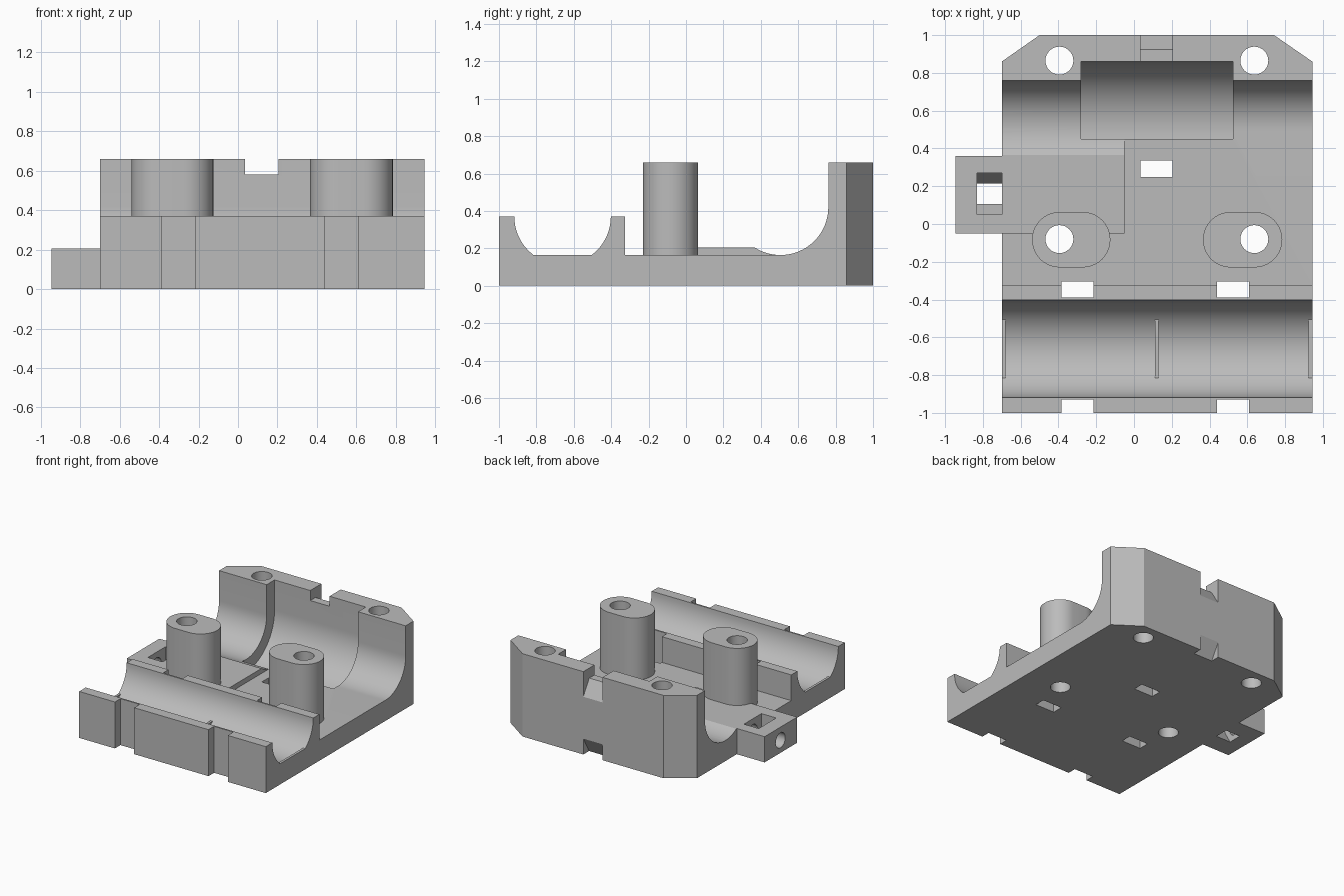
import bpy, bmesh
from math import sin, cos, pi, acos
from mathutils import Vector

old = bpy.data.objects.get("Cube")
if old:
    bpy.data.objects.remove(old, do_unlink=True)

grey = bpy.data.materials.new("plain grey")
grey.use_nodes = True
colour = (0.5, 0.5, 0.5, 1)
grey.diffuse_color = colour
grey.node_tree.nodes["Principled BSDF"].inputs["Base Color"].default_value = colour


def prism(name, pts, axis, lo, hi):
    """Extrude a 2D outline along one axis; outline is (y,z), (x,z) or (x,y)."""
    def place(p, t):
        return {"x": (t, p[0], p[1]), "y": (p[0], t, p[1]), "z": (p[0], p[1], t)}[axis]
    bm = bmesh.new()
    face = bm.faces.new([bm.verts.new(place(p, lo)) for p in pts])
    out = bmesh.ops.extrude_face_region(bm, geom=[face])
    step = Vector(place((0, 0), hi - lo))
    bmesh.ops.translate(bm, vec=step, verts=[v for v in out["geom"] if isinstance(v, bmesh.types.BMVert)])
    bmesh.ops.recalc_face_normals(bm, faces=bm.faces)
    mesh = bpy.data.meshes.new(name)
    bm.to_mesh(mesh)
    bm.free()
    mesh.materials.append(grey)
    obj = bpy.data.objects.new(name, mesh)
    bpy.context.collection.objects.link(obj)
    return obj


def rect(a0, a1, b0, b1):
    return [(a0, b0), (a1, b0), (a1, b1), (a0, b1)]


def arc(cx, cy, r, start, end, n=32):
    return [(cx + r * cos(start + (end - start) * i / n),
             cy + r * sin(start + (end - start) * i / n)) for i in range(n + 1)]


def circle(cx, cy, r, n=32):
    return arc(cx, cy, r, 0, 2 * pi, n)[:-1]


def combine(tool, operation):
    """Apply a boolean to the body and discard the tool."""
    mod = body.modifiers.new("shape", "BOOLEAN")
    mod.operation = operation
    mod.solver = "EXACT"
    mod.object = tool
    bpy.context.view_layer.objects.active = body
    bpy.ops.object.modifier_apply(modifier=mod.name)
    bpy.data.objects.remove(tool, do_unlink=True)


def add(*args):
    combine(prism(*args), "UNION")


def cut(*args):
    combine(prism(*args), "DIFFERENCE")


LEFT, RIGHT = -0.70, 0.945
FLOOR, LOW, TOP = 0.165, 0.37, 0.66

# Body: front block, floor and tall rear wall, with the front trough in the outline
side = [(-1, 0), (1, 0), (1, TOP), (0.505, TOP), (0.505, FLOOR), (-0.325, FLOOR), (-0.325, LOW)]
side += arc(-0.66, LOW, 0.258, 0, -pi) + [(-1, LOW)]
body = prism("bearing_carriage", side, "x", LEFT, RIGHT)

# Raised platform and side block
add("platform", rect(LEFT - 0.05, -0.05, -0.05, 0.355), "z", 0, 0.205)
add("platform_rear", rect(LEFT, -0.05, 0.2, 0.6), "z", 0.08, 0.205)
add("side_block", rect(-0.945, LEFT + 0.05, -0.05, 0.36), "z", 0, 0.205)

# Rear trough and the wider pocket in its middle
cut("trough", arc(0.505, 0.42, 0.256, -pi, 0) + [(0.761, 1), (0.249, 1)], "x", LEFT, RIGHT + 0.1)
start = -acos(-0.055 / 0.355)
cut("pocket", arc(0.505, 0.42, 0.355, start, 0) + [(0.86, 1), (0.45, 1)], "x", -0.28, 0.525)

# Chamfered rear corners
cut("chamfer_right", [(-0.8, 0.79), (-0.4, 1.07), (-0.8, 1.07)], "z", -0.1, 1)
cut("chamfer_left", [(1.045, 0.79), (0.64, 1.07), (1.045, 1.07)], "z", -0.1, 1)

# Rounded posts
for x0, x1 in ((-0.393, -0.272), (0.512, 0.638)):
    outline = arc(x1, -0.083, 0.147, -pi / 2, pi / 2, 20) + arc(x0, -0.083, 0.147, pi / 2, 3 * pi / 2, 20)
    add("post", outline, "z", 0.08, TOP)

# Bolt holes
for x in (-0.395, 0.637):
    for y in (-0.08, 0.865):
        cut("bolt_hole", circle(x, y, 0.074), "z", -0.1, 1)

# Front trough ribs
for x in (LEFT, 0.11, RIGHT - 0.02):
    add("rib", rect(-0.815, -0.505, 0.07, FLOOR), "x", x, x + 0.02)

# Strap slots through the floor and the front walls
for x in (-0.385, 0.44):
    cut("front_notch", rect(x, x + 0.17, -1.1, -0.93), "z", -0.1, 1)
    cut("wall_slot", rect(x, x + 0.17, -0.39, -0.305), "z", -0.1, 1)
cut("floor_slot", rect(0.035, 0.205, 0.25, 0.335), "z", -0.1, 0.3)

# Sloped strap notches in the rear wall
cut("top_notch", [(0.7, 0.58), (0.925, 0.58), (1, 0.46), (1.1, 0.3), (1.1, 1), (0.7, 1)], "x", 0.035, 0.205)
cut("bottom_notch", [(0.87, -0.1), (1.1, 0.3), (1.1, -0.1)], "x", 0.035, 0.205)

# Nut trap and screw hole in the side block
trap = [(0.05, 0.095), (0.107, -0.003), (0.213, -0.003), (0.27, 0.095), (0.27, 0.4), (0.05, 0.4)]
cut("nut_trap", trap, "x", -0.83, -0.70)
cut("screw_hole", circle(0.16, 0.1, 0.06, 24), "x", -1.1, -0.45)

# Smooth curved walls, keep edges sharp
bpy.ops.object.select_all(action="DESELECT")
body.select_set(True)
bpy.context.view_layer.objects.active = body
bpy.ops.object.shade_smooth_by_angle(angle=0.52)
